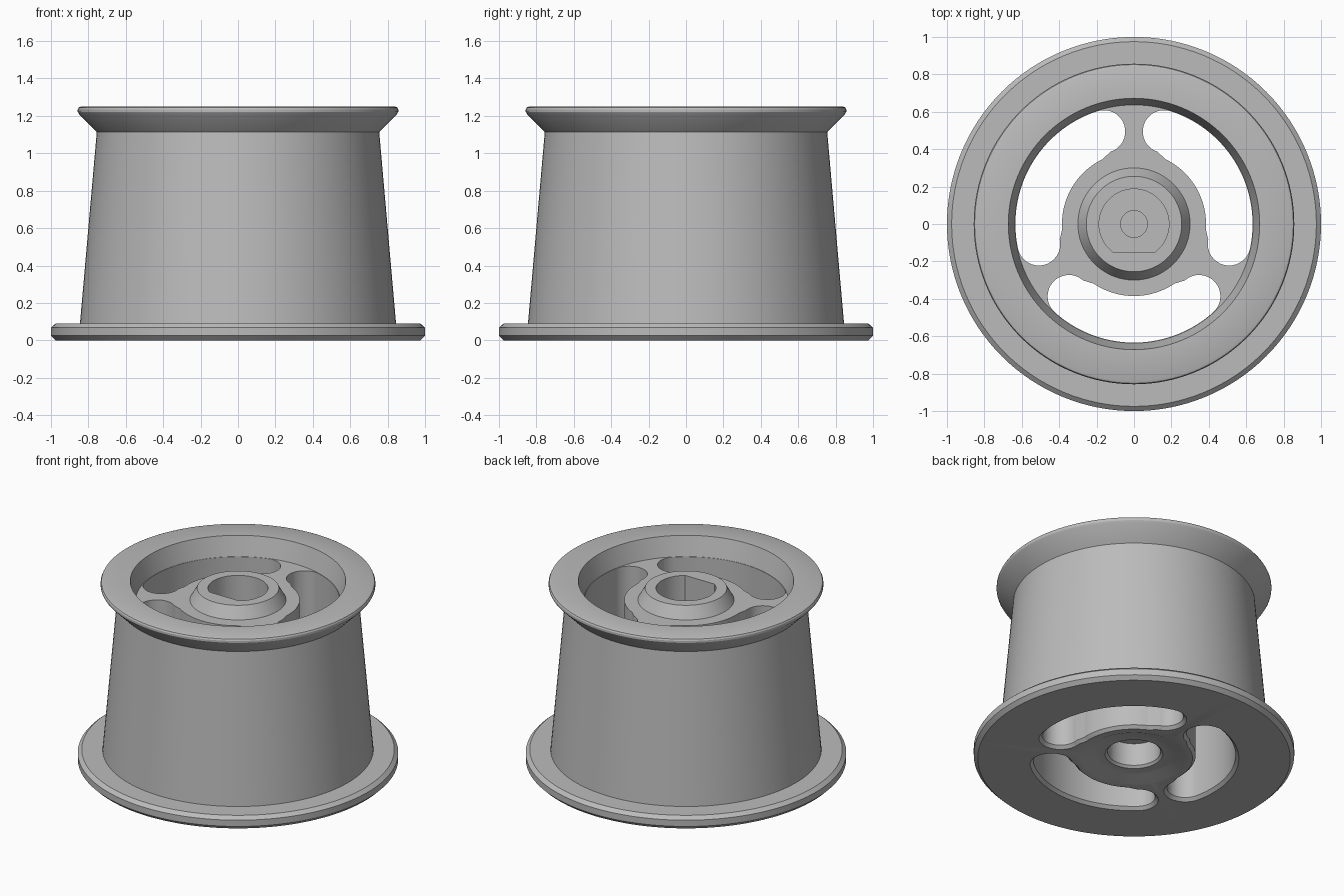
import bpy, bmesh
from math import sin, cos, pi, radians, asin

if "Cube" in bpy.data.objects:
    bpy.data.objects.remove(bpy.data.objects["Cube"])

grey = bpy.data.materials.new("light grey plastic")
grey.use_nodes = True
colour = (0.5, 0.5, 0.5, 1)
grey.diffuse_color = colour
grey.node_tree.nodes["Principled BSDF"].inputs["Base Color"].default_value = colour


def finish(name, bm):
    bmesh.ops.recalc_face_normals(bm, faces=bm.faces)
    mesh = bpy.data.meshes.new(name)
    bm.to_mesh(mesh)
    bm.free()
    mesh.materials.append(grey)
    obj = bpy.data.objects.new(name, mesh)
    bpy.context.collection.objects.link(obj)
    return obj


def lathe(name, profile, steps=128):
    """Spin an (r, z) profile that starts and ends on the axis."""
    bm = bmesh.new()
    verts = [bm.verts.new((r, 0, z)) for r, z in profile]
    edges = [bm.edges.new(pair) for pair in zip(verts, verts[1:])]
    bmesh.ops.spin(bm, geom=verts + edges, cent=(0, 0, 0), axis=(0, 0, 1),
                   angle=2 * pi, steps=steps, use_merge=True)
    bmesh.ops.remove_doubles(bm, verts=bm.verts, dist=1e-5)
    return finish(name, bm)


def loft(name, rings):
    """Join equal-length outlines, given as (points, z), into a closed solid."""
    bm = bmesh.new()
    loops = [[bm.verts.new((x, y, z)) for x, y in pts] for pts, z in rings]
    n = len(loops[0])
    for low, high in zip(loops, loops[1:]):
        for i in range(n):
            j = (i + 1) % n
            bm.faces.new((low[i], low[j], high[j], high[i]))
    bm.faces.new(loops[0])
    bm.faces.new(loops[-1])
    return finish(name, bm)


def polar(r, a, cx=0, cy=0):
    return cx + r * cos(a), cy + r * sin(a)


def arc(r, start, end, steps, cx=0, cy=0):
    return [polar(r, start + (end - start) * i / steps, cx, cy)
            for i in range(steps + 1)]


def window(middle, grow):
    """Kidney outline between hub and rim, with round ends."""
    half, inner = radians(42), radians(34)
    a, b = middle - half, middle + half
    mid, end_r = 0.52, 0.114 + grow
    outer = arc(mid + end_r, a, b, 40)
    left_end = arc(end_r, b, b + pi, 16, *polar(mid, b))[1:]
    hub = arc(0.385 - grow, middle + inner, middle - inner, 28)
    right_end = arc(end_r, a - pi, a, 16, *polar(mid, a))[:-1]
    return outer + left_end + hub + right_end


def cut(target, cutter):
    mod = target.modifiers.new("cut", 'BOOLEAN')
    mod.operation = 'DIFFERENCE'
    mod.solver = 'EXACT'
    mod.object = cutter
    bpy.context.view_layer.objects.active = target
    bpy.ops.object.modifier_apply(modifier=mod.name)
    bpy.data.objects.remove(cutter)


# Spool body: lower socket, flange, tapered drum, flared lip, web and hub boss
body = lathe("spool_body", [
    (0, 0.2), (0.165, 0.2), (0.165, 0.045), (0.18, 0.03), (0.25, 0.03),
    (0.32, 0), (0.975, 0), (1, 0.025), (1, 0.068), (0.975, 0.09),
    (0.845, 0.09), (0.755, 1.115), (0.85, 1.21), (0.857, 1.222),
    (0.857, 1.235), (0.852, 1.245), (0.84, 1.25), (0.672, 1.25),
    (0.637, 1.12), (0.30, 1.12), (0.255, 1.2), (0, 1.2)])

# Three windows with a chamfer on the underside
for k in range(3):
    middle = radians(30 + 120 * k)
    cut(body, loft("window_cutter", [
        (window(middle, 0.04), -0.02), (window(middle, 0), 0.02),
        (window(middle, 0), 1.3)]))

# D-shaped shaft bore, flat towards the front, with a small pilot hole
flat = asin(0.15 / 0.187)
bore = arc(0.187, -flat, pi + flat, 56)
cut(body, loft("bore_cutter", [(bore, 0.5), (bore, 1.3)]))
pilot = arc(0.072, 0, 2 * pi, 32)[:-1]
cut(body, loft("pilot_cutter", [(pilot, 0.42), (pilot, 0.6)]))

# Smooth shading with crisp edges
bpy.ops.object.select_all(action='DESELECT')
body.select_set(True)
bpy.context.view_layer.objects.active = body
bpy.ops.object.shade_smooth_by_angle(angle=radians(25))
